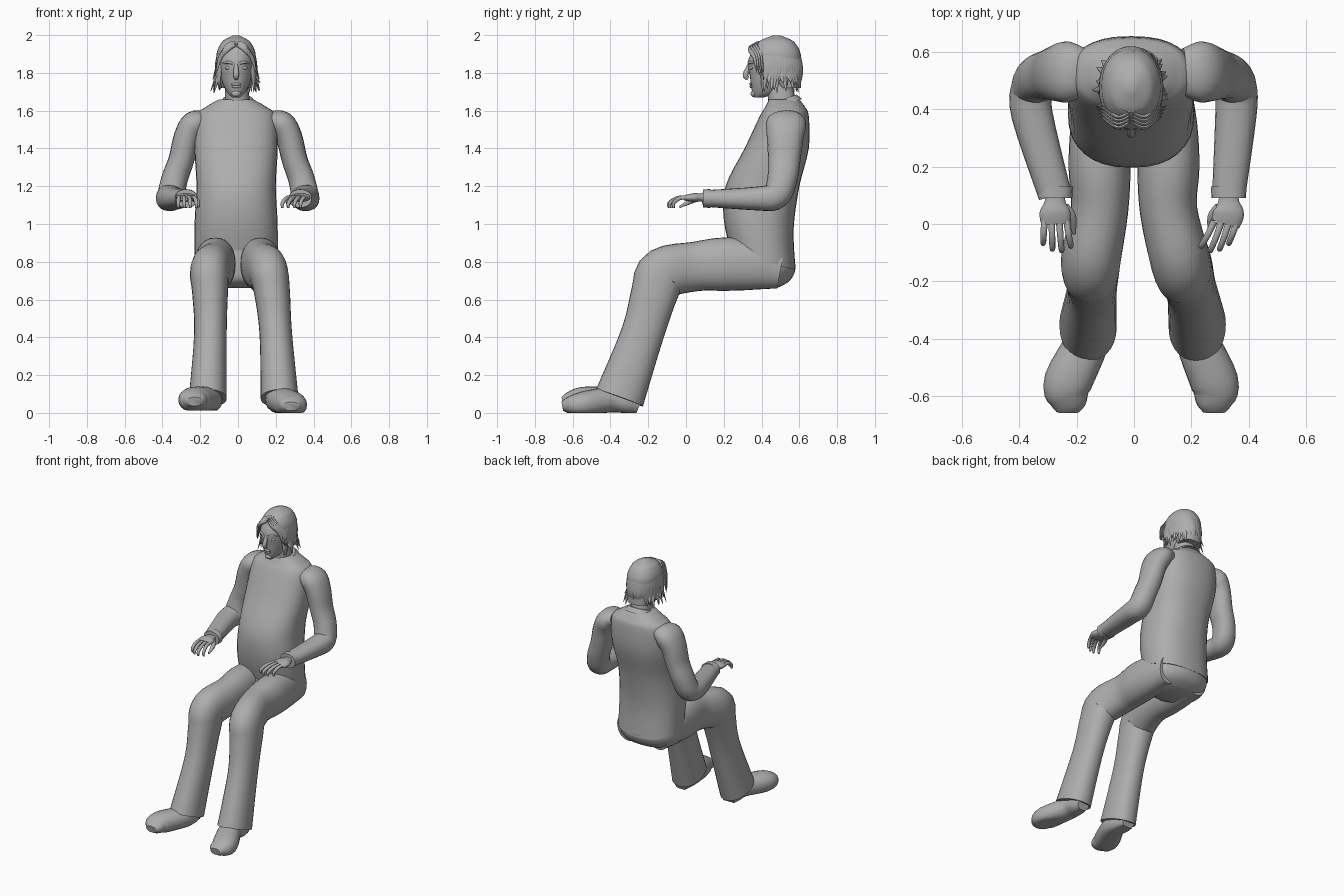
import bpy, bmesh, math, random
from mathutils import Vector

random.seed(4)
if "Cube" in bpy.data.objects:
    bpy.data.objects.remove(bpy.data.objects["Cube"])

SHADE = 0.42
grey = bpy.data.materials.new("plain grey")
grey.use_nodes = True
grey.diffuse_color = (SHADE, SHADE, SHADE, 1)
grey.node_tree.nodes["Principled BSDF"].inputs["Base Color"].default_value = grey.diffuse_color

SIDEWAYS = Vector((1, 0, 0))
UPRIGHT = Vector((0, 0, 1))
SIDES = {"left": 1, "right": -1}
HEAD_X = -.01


def smooth_rows(rows, steps=4):
    """Interpolate rows of section values with a Catmull-Rom curve."""
    last = len(rows) - 1
    result = []
    for index in range(last):
        before, start = rows[max(index - 1, 0)], rows[index]
        end, after = rows[index + 1], rows[min(index + 2, last)]
        for step in range(steps):
            t = step / steps
            row = []
            for a, b, c, d in zip(before, start, end, after):
                leave, arrive = (c - a) / 2, (d - b) / 2
                bend = 3 * (c - b) - 2 * leave - arrive
                twist = 2 * (b - c) + leave + arrive
                row.append(b + t * (leave + t * (bend + t * twist)))
            result.append(row)
    return result + [list(rows[last])]


def finish(obj, name):
    obj.name = name
    obj.data.materials.append(grey)
    bpy.ops.object.select_all(action='DESELECT')
    obj.select_set(True)
    bpy.context.view_layer.objects.active = obj
    bpy.ops.object.shade_smooth_by_angle(angle=math.radians(50))


def skin(name, loops):
    """Join closed loops of points into one capped surface."""
    bm = bmesh.new()
    rings = [[bm.verts.new(point) for point in loop] for loop in loops]
    for lower, upper in zip(rings, rings[1:]):
        for i in range(len(lower)):
            bm.faces.new((lower[i - 1], lower[i], upper[i], upper[i - 1]))
    bm.faces.new(rings[0])
    bm.faces.new(rings[-1])
    bmesh.ops.recalc_face_normals(bm, faces=bm.faces)
    mesh = bpy.data.meshes.new(name)
    bm.to_mesh(mesh)
    bm.free()
    obj = bpy.data.objects.new(name, mesh)
    bpy.context.collection.objects.link(obj)
    finish(obj, name)


def oval(count, power):
    """Points of a unit superellipse."""
    for i in range(count):
        angle = math.tau * i / count
        c, s = math.cos(angle), math.sin(angle)
        yield (math.copysign(abs(c) ** (2 / power), c), math.copysign(abs(s) ** (2 / power), s))


def stack(name, rows, x=HEAD_X, power=2.2, slope=0):
    """Level sections: height, half width, front, back. The slope fades out upwards."""
    sections = smooth_rows(rows)
    loops = []
    for i, (z, width, front, back) in enumerate(sections):
        middle, depth = (front + back) / 2, (back - front) / 2
        tilt = slope * depth * max(0, 1 - 3 * i / len(sections))
        loops.append([(x + width * c, middle + depth * s, z + tilt * s) for c, s in oval(32, power)])
    skin(name, loops)


def tube(name, rows, depth=(1, 1), across=SIDEWAYS, count=20, floor=None):
    """Sections along a path: x, y, z, half width. Depth is a ratio from start to end."""
    rows = smooth_rows(rows)
    path = [Vector(row[:3]) for row in rows]
    last = len(rows) - 1
    loops = []
    for i, centre in enumerate(path):
        along = (path[min(i + 1, last)] - path[max(i - 1, 0)]).normalized()
        u = (across - along * across.dot(along)).normalized()
        v = along.cross(u) * (depth[0] + (depth[1] - depth[0]) * i / last)
        loop = [centre + (u * c + v * s) * rows[i][3] for c, s in oval(count, 2.2)]
        if floor is not None:
            for point in loop:
                point.z = max(point.z, floor)
        loops.append(loop)
    skin(name, loops)


def ball(name, centre, size):
    bpy.ops.mesh.primitive_uv_sphere_add(segments=16, ring_count=10, radius=1,
                                         location=centre, scale=size)
    finish(bpy.context.object, name)


# Shirt, pelvis, neck and collar
stack("shirt", [(.8, .22, .24, .58), (1, .22, .2, .57), (1.2, .21, .21, .6), (1.4, .22, .31, .65),
                (1.57, .21, .39, .65), (1.62, .16, .42, .63), (1.66, .09, .44, .6)],
      power=2.4, slope=-.25)
stack("pelvis", [(.66, .14, .3, .48), (.7, .2, .23, .55), (.77, .22, .22, .58), (.86, .21, .23, .56)])
tube("neck", [(0, .52, 1.58, .07), (HEAD_X, .49, 1.76, .06)], depth=(1.1, 1.1))
tube("collar", [(0, .52, 1.63, .1), (0, .51, 1.66, .08)])

# Head and face
stack("head", [(1.67, .02, .36, .41), (1.7, .05, .35, .5), (1.77, .08, .34, .55),
               (1.87, .09, .33, .58), (1.97, .06, .39, .54)])
tube("nose", [(HEAD_X, .34, 1.85, .01), (HEAD_X, .315, 1.79, .015), (HEAD_X, .33, 1.77, .01)])
ball("upper_lip", (HEAD_X, .345, 1.74), (.026, .01, .008))
ball("lower_lip", (HEAD_X, .347, 1.727), (.024, .01, .008))
ball("chin", (HEAD_X, .36, 1.69), (.026, .018, .018))
for side, sign in SIDES.items():
    inner, middle, outer = (HEAD_X + sign * reach for reach in (.01, .04, .07))
    tube(side + "_brow", [(inner, .333, 1.846, .005), (middle, .337, 1.856, .008),
                          (outer, .365, 1.85, .004)], across=UPRIGHT)
    ball(side + "_eye", (middle, .347, 1.827), (.02, .01, .01))
    ball(side + "_ear", (HEAD_X + sign * .09, .47, 1.8), (.01, .02, .035))

# Hair cap: a dome whose front edge recedes below the hairline
cap = []
for i in range(12):
    drop = (i + .05) / 11
    z = 2 - .28 * drop
    dome = math.sqrt(1 - max(0, 1 - 2.2 * drop) ** 2)
    hairline = max(0, 1.9 - z) * .8
    cap.append((z, (.106 - hairline / 5) * dome, .48 - .135 * dome + hairline, .48 + .13 * dome))
stack("hair_cap", cap[::-1])

# Hanging locks round the sides and back, and a parted fringe
LOCKS = 22
for side, sign in SIDES.items():
    for i in range(LOCKS):
        angle = sign * math.radians(60 + 120 * i / LOCKS)
        outward = Vector((.1 * math.sin(angle), -.13 * math.cos(angle), 0))
        root = Vector((HEAD_X, .475, 0))
        flare = random.uniform(1, 1.35) if i < LOCKS * .7 else random.uniform(.9, 1)
        rows = []
        for spread, z, width in ((.93, 1.92, .012), (1.02, 1.85, .02), (1.04, 1.79, .016),
                                 (flare, random.uniform(1.69, 1.76), .002)):
            rows.append((*(root + outward * spread + UPRIGHT * z), width))
        tube(f"{side}_lock_{i}", rows, depth=(.4, .6), across=outward.cross(UPRIGHT), count=8)
    for i in range(4):
        back = i * .012
        sweep = [HEAD_X + sign * reach for reach in (.006, .045, .085, .105 + back / 2)]
        tube(f"{side}_fringe_{i}", [
            (sweep[0], .352 + back, 1.945 + back / 2, .008),
            (sweep[1], .336 + back, 1.925 + back / 2, .013),
            (sweep[2], .362 + back, 1.88, .012),
            (sweep[3], .375 + back, 1.8 - back, .002)], depth=(.6, .6), across=UPRIGHT, count=8)

# Sleeves, cuffs and hands
ELBOW = .355
for side, wrist, lean in (("left", .33, .035), ("right", .275, .005)):
    sign = SIDES[side]
    tube(side + "_sleeve", [
        (sign * .17, .53, 1.55, .05), (sign * .23, .53, 1.53, .07), (sign * .27, .525, 1.46, .07),
        (sign * .3, .52, 1.34, .068), (sign * .335, .51, 1.24, .07), (sign * ELBOW, .475, 1.15, .073),
        (sign * ELBOW, .38, 1.135, .072), (sign * wrist, .1, 1.135, .058)], depth=(1.65, .75))
    tube(side + "_cuff", [(sign * wrist, .13, 1.135, .062), (sign * wrist, .09, 1.135, .06)],
         depth=(.8, .8))
    knuckles = wrist - lean / 3
    tube(side + "_palm", [(sign * wrist, .12, 1.14, .034), (sign * wrist, .08, 1.14, .036),
                          (sign * wrist, .04, 1.14, .054), (sign * knuckles, 0, 1.138, .05)],
         depth=(.7, .3))
    for finger, reach in enumerate((.075, .09, .085, .065)):
        offset = finger - 1.5
        base = knuckles + offset * .026
        tip = base + offset * .006 - lean
        tube(f"{side}_finger_{finger}", [
            (sign * base, .01, 1.14, .012), (sign * (base + tip) / 2, -reach / 2, 1.137, .011),
            (sign * tip, -reach, 1.11, .01), (sign * tip, -reach, 1.085, .006)], count=10)
    tube(side + "_thumb", [
        (sign * (wrist - .035), .06, 1.135, .015), (sign * (wrist - .06), .025, 1.12, .014),
        (sign * (wrist - .066), -.035, 1.09, .006)], count=10)

# Trouser legs and shoes
HIP = .12
for side, knee, shin, hem, toe, lift in (("left", .16, .2, .22, .28, 0),
                                         ("right", .15, .146, .16, .23, .025)):
    sign = SIDES[side]
    tube(side + "_trouser_leg", [
        (sign * HIP, .5, .755, .075), (sign * HIP, .35, .78, .1), (sign * HIP, .2, .787, .108),
        (sign * HIP, .05, .775, .1), (sign * knee, -.12, .74, .104),
        (sign * (knee + shin) / 2, -.165, .64, .095), (sign * shin, -.23, .42, .086),
        (sign * hem, -.352, .08, .1)], depth=(1.3, 1.32), count=28)
    tube(side + "_shoe", [
        (sign * hem, -.245, .04, .045), (sign * hem, -.3, .06, .065), (sign * hem, -.4, .07, .075),
        (sign * toe, -.55, .045 + lift, .084), (sign * toe, -.62, .04 + lift, .066),
        (sign * toe, -.655, .035 + lift, .04)], depth=(1.1, .6), floor=lift / 2)
